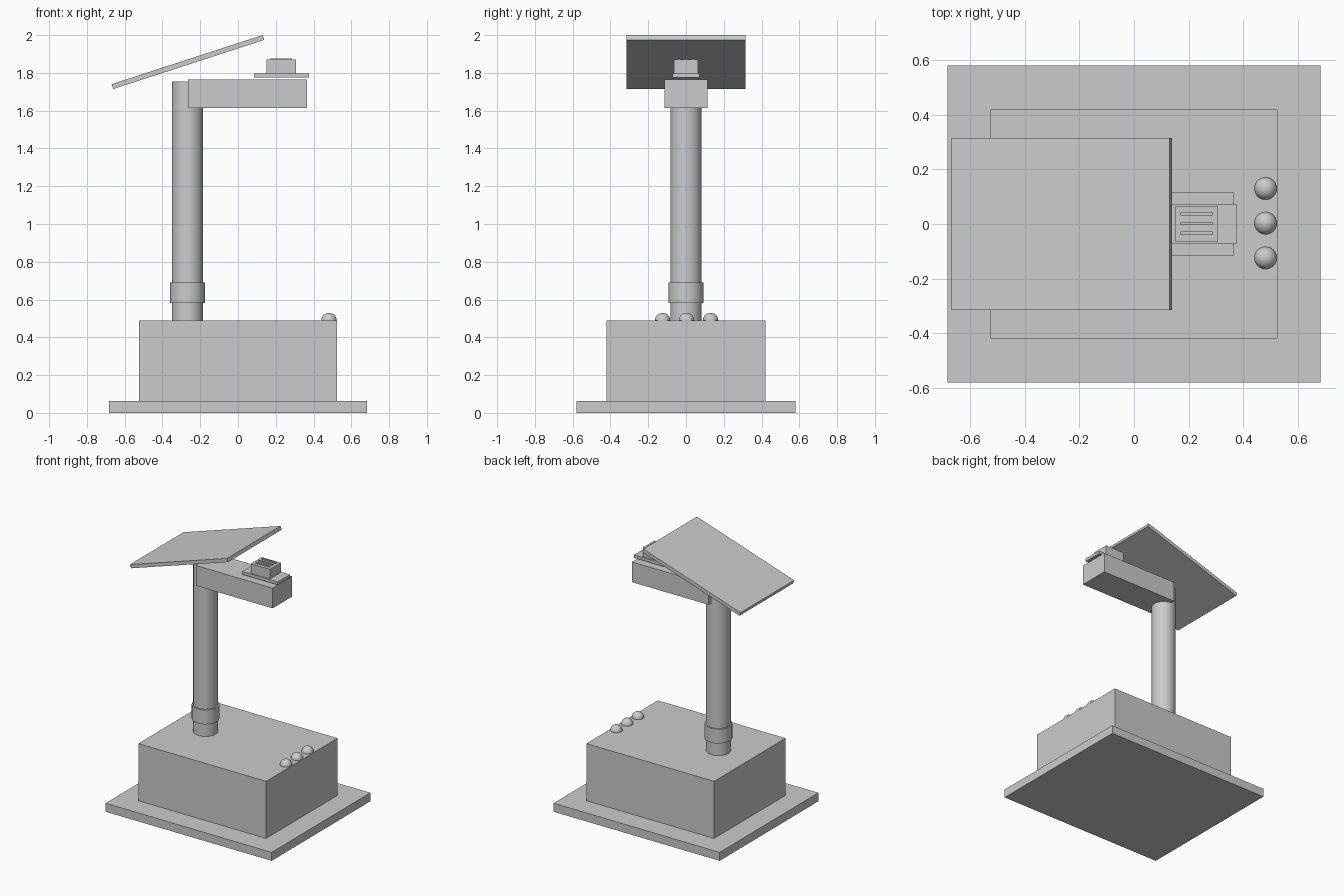
import bpy
import math

cube = bpy.data.objects.get("Cube")
if cube:
    bpy.data.objects.remove(cube, do_unlink=True)

grey = bpy.data.materials.new("light grey")
grey.use_nodes = True
COLOUR = (0.6, 0.6, 0.6, 1)
grey.diffuse_color = COLOUR
grey.node_tree.nodes["Principled BSDF"].inputs["Base Color"].default_value = COLOUR


def finish(name, smooth=False):
    obj = bpy.context.object
    obj.name = name
    obj.data.materials.append(grey)
    if smooth:
        bpy.ops.object.shade_smooth_by_angle(angle=math.radians(40))
    return obj


def box(name, x, y, z, tilt=0.0):
    """Box from its (low, high) range on each axis, tilted about y."""
    ranges = (x, y, z)
    bpy.ops.mesh.primitive_cube_add(
        size=1, location=[(a + b) / 2 for a, b in ranges])
    obj = bpy.context.object
    obj.scale = [b - a for a, b in ranges]
    bpy.ops.object.transform_apply(location=False, rotation=False, scale=True)
    obj.rotation_euler.y = tilt
    return finish(name)


def cylinder(name, radius, x, z):
    bpy.ops.mesh.primitive_cylinder_add(
        vertices=64, radius=radius, depth=z[1] - z[0],
        location=(x, 0, (z[0] + z[1]) / 2))
    return finish(name, smooth=True)


# Base and housing
box("base_plate", (-0.683, 0.683), (-0.58, 0.58), (0, 0.063))
box("housing", (-0.525, 0.525), (-0.42, 0.42), (0.063, 0.488))

# Column with collar
COLUMN_X = -0.267
cylinder("column", 0.083, COLUMN_X, (0.488, 1.755))
cylinder("collar", 0.093, COLUMN_X, (0.583, 0.69))

# Arm reaching out from the column
box("arm", (-0.265, 0.365), (-0.115, 0.115), (1.615, 1.765))

# Sensor on the end of the arm
box("sensor_board", (0.085, 0.377), (-0.072, 0.072), (1.776, 1.798))
box("sensor_block", (0.15, 0.307), (-0.064, 0.064), (1.798, 1.87))
for i in (-1, 0, 1):
    y = 0.036 * i + 0.002
    box("sensor_rib", (0.171, 0.287), (y - 0.006, y + 0.006), (1.865, 1.877))

# Tilted panel above the column
box("panel", (-0.685, 0.155), (-0.315, 0.315), (1.844, 1.871),
    tilt=-math.radians(18))

# Row of indicator domes
for i in (-1, 0, 1):
    bpy.ops.mesh.primitive_uv_sphere_add(
        segments=32, ring_count=16, radius=0.041,
        location=(0.482, 0.127 * i + 0.003, 0.488))
    finish("indicator_dome", smooth=True)
